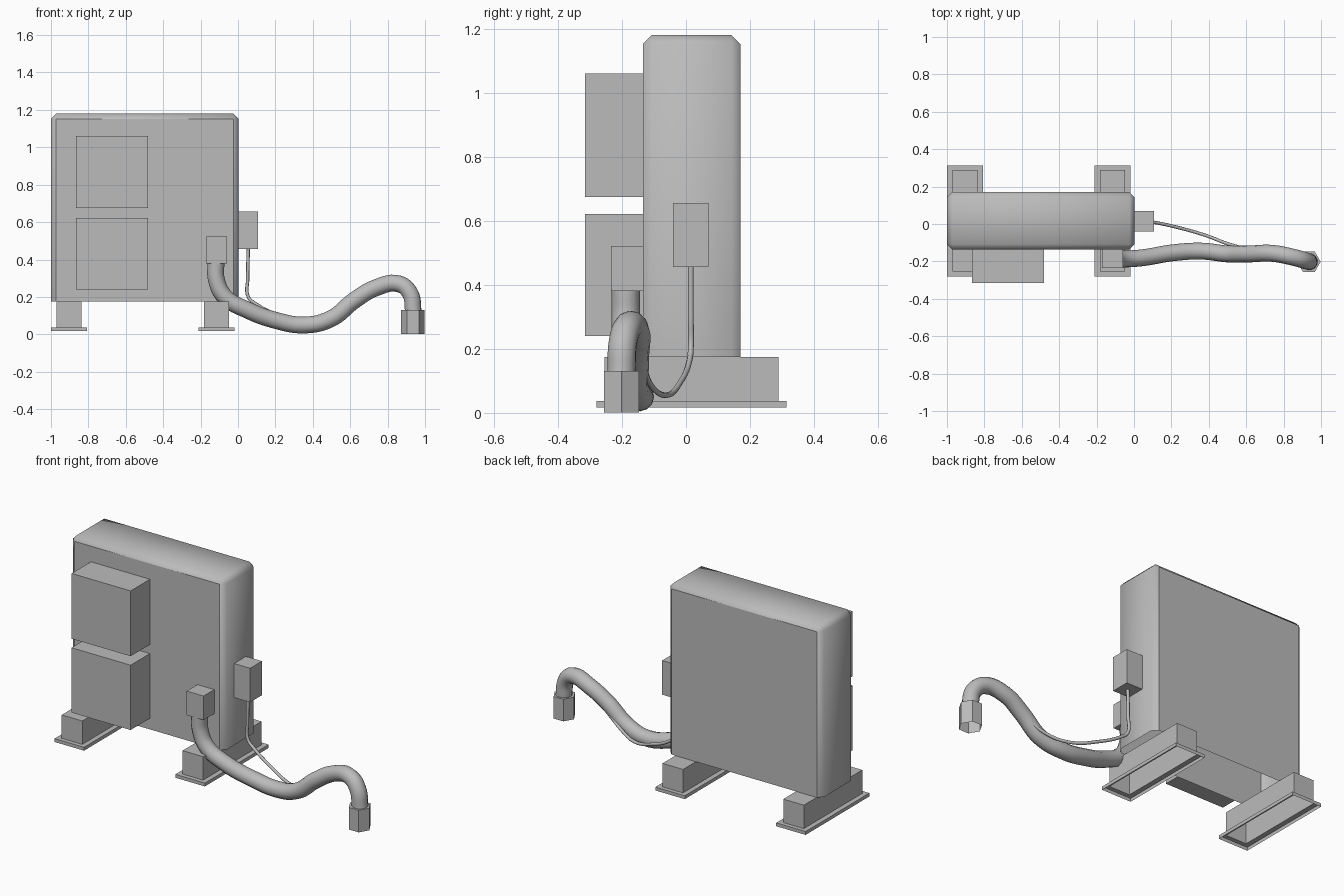
import bpy, bmesh, math
from mathutils import Vector

cube = bpy.data.objects.get("Cube")
if cube:
    bpy.data.objects.remove(cube, do_unlink=True)

grey = bpy.data.materials.new("light_grey")
grey.use_nodes = True
colour = (0.5, 0.5, 0.5, 1)
grey.diffuse_color = colour
grey.node_tree.nodes["Principled BSDF"].inputs["Base Color"].default_value = colour


def add_mesh(name, bm):
    mesh = bpy.data.meshes.new(name)
    bm.to_mesh(mesh)
    bm.free()
    mesh.materials.append(grey)
    obj = bpy.data.objects.new(name, mesh)
    bpy.context.collection.objects.link(obj)
    return obj


def box_bmesh(low, high):
    low, high = Vector(low), Vector(high)
    bm = bmesh.new()
    bmesh.ops.create_cube(bm, size=1)
    for v in bm.verts:
        v.co = (low + high) / 2 + v.co * (high - low)
    bm.normal_update()
    return bm


def add_box(name, low, high):
    return add_mesh(name, box_bmesh(low, high))


# Casing: chamfered top and upright edges, open underneath
bm = box_bmesh((-1, -0.135, 0.175), (0.003, 0.17, 1.18))
bottom = [f for f in bm.faces if f.normal.z < -0.9]
rim = set(bottom[0].edges)
bmesh.ops.bevel(bm, geom=[e for e in bm.edges if e not in rim], offset=0.028,
                segments=1, affect='EDGES', clamp_overlap=True)
bm.normal_update()
bmesh.ops.delete(bm, geom=[f for f in bm.faces if f.normal.z < -0.9], context='FACES_ONLY')
for f in bm.faces:
    f.smooth = abs(f.normal.y) < 0.9
add_mesh("casing", bm)

# Front and side housings
add_box("upper_fan_housing", (-0.865, -0.315, 0.675), (-0.48, -0.135, 1.06))
add_box("lower_fan_housing", (-0.865, -0.315, 0.24), (-0.48, -0.135, 0.622))
add_box("hose_connector", (-0.17, -0.235, 0.38), (-0.06, -0.135, 0.522))
add_box("cable_connector", (0, -0.04, 0.455), (0.107, 0.07, 0.656))


# Hollow feet with a flange, open underneath
def add_foot(name, x):
    bm = bmesh.new()
    outer, inner = (0.096, 0.297), (0.067, 0.272)
    loops = []
    for (w, d), z in ((outer, 0.017), (outer, 0.037), (inner, 0.037), (inner, 0.175)):
        loops.append([bm.verts.new((x + sx * w, 0.017 + sy * d, z))
                      for sx, sy in ((-1, -1), (1, -1), (1, 1), (-1, 1))])
    for a, b in zip(loops, loops[1:]):
        for i in range(4):
            j = (i + 1) % 4
            bm.faces.new((a[i], a[j], b[j], b[i]))
    bm.faces.new(loops[-1])
    add_mesh(name, bm)


add_foot("right_foot", -0.904)
add_foot("left_foot", -0.116)


# Round tubes following smooth paths
def add_tube(name, points, radius, sides):
    curve = bpy.data.curves.new(name, 'CURVE')
    curve.dimensions = '3D'
    curve.resolution_u = 6
    curve.bevel_depth = radius
    curve.bevel_resolution = sides
    curve.materials.append(grey)
    spline = curve.splines.new('BEZIER')
    spline.bezier_points.add(len(points) - 1)
    for p, co in zip(spline.bezier_points, points):
        p.co = co
        p.handle_left_type = p.handle_right_type = 'AUTO'
    spline.use_smooth = True
    obj = bpy.data.objects.new(name, curve)
    bpy.context.collection.objects.link(obj)


add_tube("hose", [(-0.118, -0.188, 0.39), (-0.115, -0.188, 0.29), (-0.07, -0.188, 0.2),
                  (0.05, -0.18, 0.13), (0.2, -0.155, 0.075), (0.36, -0.145, 0.05),
                  (0.5, -0.16, 0.085), (0.62, -0.16, 0.18), (0.74, -0.157, 0.25),
                  (0.86, -0.18, 0.27), (0.92, -0.197, 0.22), (0.938, -0.202, 0.12)],
         0.045, 4)
add_tube("cable", [(0.055, 0.015, 0.46), (0.052, 0.015, 0.3), (0.055, 0.015, 0.2),
                   (0.1, 0.01, 0.16), (0.22, -0.015, 0.1), (0.38, -0.06, 0.055),
                   (0.5, -0.105, 0.08), (0.6, -0.13, 0.14), (0.7, -0.135, 0.21)],
         0.009, 2)

# Six-sided hose nozzle, open underneath
bm = bmesh.new()
bmesh.ops.create_cone(bm, cap_ends=True, segments=6, radius1=0.063, radius2=0.063, depth=0.13)
turn = 0 if any(abs(v.co.y) < 0.001 for v in bm.verts) else math.pi / 6
for v in bm.verts:
    x, y = v.co.x, v.co.y
    v.co = (0.935 + x * math.cos(turn) - y * math.sin(turn),
            -0.202 + x * math.sin(turn) + y * math.cos(turn), v.co.z + 0.066)
bm.normal_update()
bmesh.ops.delete(bm, geom=[f for f in bm.faces if f.normal.z < -0.9], context='FACES_ONLY')
add_mesh("nozzle", bm)
